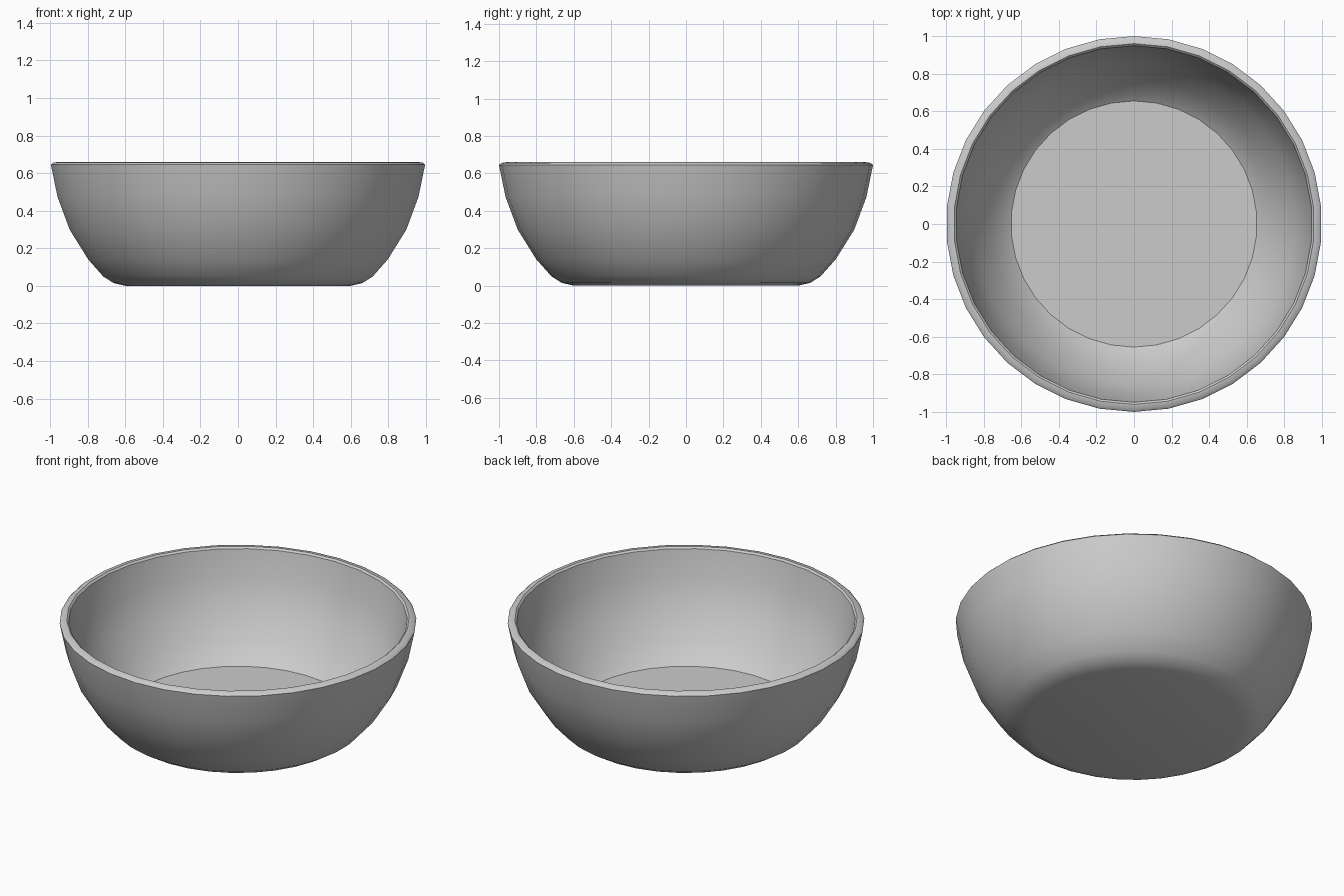
import bpy, bmesh, math

if "Cube" in bpy.data.objects:
    bpy.data.objects.remove(bpy.data.objects["Cube"])

SEGMENTS = 34

# Bowl profile (radius, height): underside, outer wall, rim, inner wall, floor
profile = [
    (0.60, 0.0), (0.665, 0.015), (0.72, 0.05), (0.80, 0.14), (0.90, 0.30),
    (0.965, 0.475), (1.0, 0.645), (0.988, 0.656), (0.96, 0.66), (0.949, 0.65),
    (0.918, 0.485), (0.858, 0.32), (0.765, 0.175), (0.695, 0.09), (0.655, 0.06),
]

bm = bmesh.new()
rings = []
for r, z in profile:
    ring = []
    for i in range(SEGMENTS):
        a = math.pi / 2 + 2 * math.pi * i / SEGMENTS
        ring.append(bm.verts.new((r * math.cos(a), r * math.sin(a), z)))
    rings.append(ring)

# Walls between neighbouring rings
for low, high in zip(rings, rings[1:]):
    for i in range(SEGMENTS):
        j = (i + 1) % SEGMENTS
        bm.faces.new((low[i], low[j], high[j], high[i]))

# Underside and inner floor
bm.faces.new(rings[0][::-1])
bm.faces.new(rings[-1])
bmesh.ops.recalc_face_normals(bm, faces=bm.faces)

mesh = bpy.data.meshes.new("bowl")
bm.to_mesh(mesh)
bm.free()
bowl = bpy.data.objects.new("bowl", mesh)
bpy.context.collection.objects.link(bowl)

# Smooth walls, crisp rim
bpy.context.view_layer.objects.active = bowl
bowl.select_set(True)
bpy.ops.object.shade_smooth_by_angle(angle=math.radians(35))
